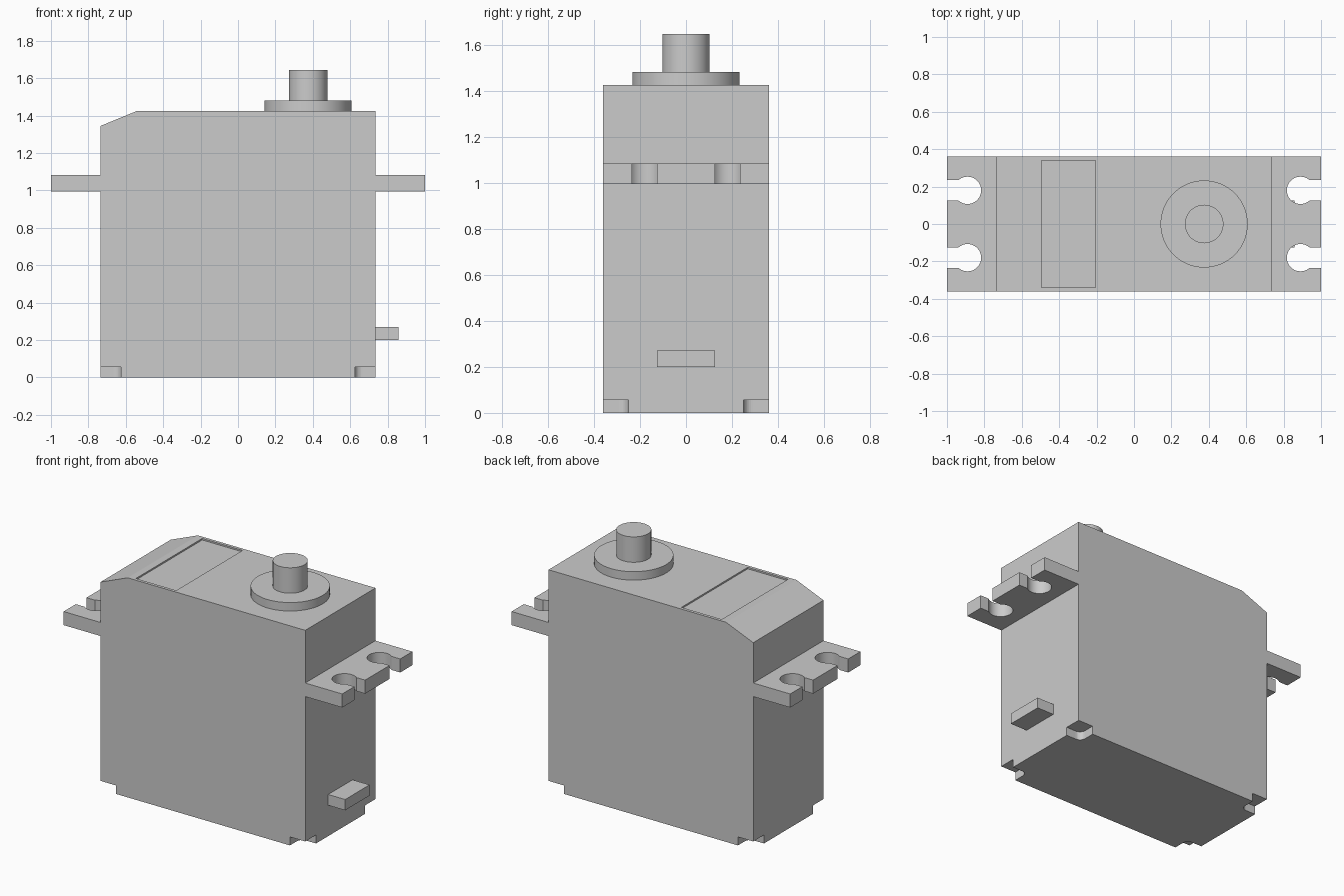
import bpy, bmesh
from math import sin, cos, pi, asin

if "Cube" in bpy.data.objects:
    bpy.data.objects.remove(bpy.data.objects["Cube"])

def prism(name, pts, axis, lo, hi):
    """Extrude an outline: axis 'z' uses (x, y) points, axis 'y' uses (x, z) points."""
    bm = bmesh.new()
    place = (lambda a, b: (a, b, lo)) if axis == 'z' else (lambda a, b: (a, lo, b))
    face = bm.faces.new([bm.verts.new(place(a, b)) for a, b in pts])
    ext = bmesh.ops.extrude_face_region(bm, geom=[face])
    d = hi - lo
    bmesh.ops.translate(bm, vec=(0, 0, d) if axis == 'z' else (0, d, 0),
                        verts=[g for g in ext['geom'] if isinstance(g, bmesh.types.BMVert)])
    bmesh.ops.recalc_face_normals(bm, faces=bm.faces)
    me = bpy.data.meshes.new(name)
    bm.to_mesh(me)
    bm.free()
    ob = bpy.data.objects.new(name, me)
    bpy.context.collection.objects.link(ob)
    return ob

def rect(x0, x1, y0, y1):
    return [(x0, y0), (x1, y0), (x1, y1), (x0, y1)]

def arc(cx, cy, r, a0, a1, n):
    return [(cx + r * cos(a0 + (a1 - a0) * i / n),
             cy + r * sin(a0 + (a1 - a0) * i / n)) for i in range(n + 1)]

def smooth(ob):
    bpy.ops.object.select_all(action='DESELECT')
    ob.select_set(True)
    bpy.context.view_layer.objects.active = ob
    bpy.ops.object.shade_smooth_by_angle(angle=pi / 7)

def cut(ob, cutter):
    m = ob.modifiers.new(cutter.name, 'BOOLEAN')
    m.operation = 'DIFFERENCE'
    m.solver = 'EXACT'
    m.object = cutter
    cutter.hide_render = True
    cutter.hide_set(True)

W, D, H = 0.735, 0.36, 1.425

# Case with a sloped top edge on the left
case = prism("case", [(-W, 0), (W, 0), (W, H), (-0.54, H), (-W, 1.345)], 'y', -D, D)

# Notches at the four bottom corners, rounded on the inside
for sx in (-1, 1):
    for sy in (-1, 1):
        pts = [(0.8, 0.25), (0.8, 0.42), (0.625, 0.42)] + arc(0.665, 0.29, 0.04, pi, 1.5 * pi, 8)
        cut(case, prism("corner_notch_cutter", [(sx * x, sy * y) for x, y in pts], 'z', -0.1, 0.055))

# Shallow label recess on the top
cut(case, prism("label_recess_cutter", rect(-0.495, -0.205, -0.34, 0.34), 'z', H - 0.01, H + 0.1))

# Mounting ears with two open keyhole slots each
hole_r, slot_h, hole_x = 0.073, 0.055, 0.89
a = asin(slot_h / hole_r)
ear = [(W, -D), (1, -D)]
for cy in (-0.18, 0.18):
    ear += [(1, cy - slot_h)] + arc(hole_x, cy, hole_r, -a, a - 2 * pi, 32) + [(1, cy + slot_h)]
ear += [(1, D), (W, D)]
for side, sx in (("left", -1), ("right", 1)):
    smooth(prism(side + "_mounting_ear", [(sx * x, y) for x, y in ear], 'z', 0.995, 1.083))

# Cable exit block
prism("cable_block", rect(W, 0.857, -0.125, 0.125), 'z', 0.2, 0.27)

# Output collar and shaft
for name, r, z0, z1 in (("output_collar", 0.233, H, 1.48), ("output_shaft", 0.103, 1.48, 1.645)):
    smooth(prism(name, arc(0.375, 0, r, 0, 2 * pi * 63 / 64, 63), 'z', z0, z1))
